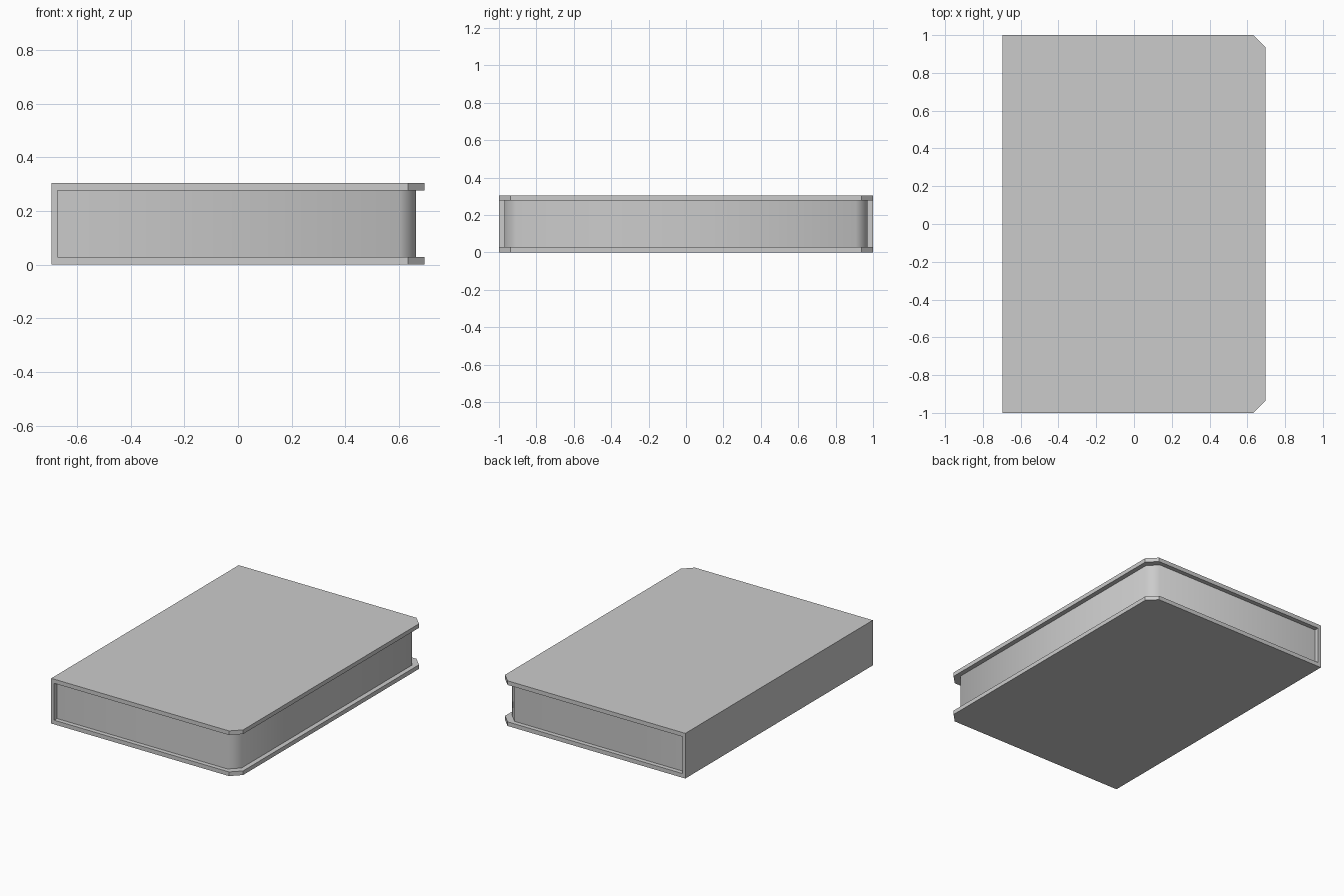
import bpy
import bmesh

cube = bpy.data.objects.get("Cube")
if cube:
    bpy.data.objects.remove(cube, do_unlink=True)

grey = bpy.data.materials.new("plain_grey")
grey.use_nodes = True
colour = (0.6, 0.6, 0.6, 1)
grey.diffuse_color = colour
grey.node_tree.nodes["Principled BSDF"].inputs["Base Color"].default_value = colour

RIGHT, BOARD, SPINE = 0.695, 0.028, 0.022
HEIGHT, HALF_LENGTH, CORNER = 0.305, 1.0, 0.062
PAGE_RIGHT, PAGE_HALF = 0.663, 0.97


def extruded(name, profile, half_length, corner):
    """Extrude an x-z profile along y and cut the upright corners of the fore edge."""
    bm = bmesh.new()
    face = bm.faces.new([bm.verts.new((x, -half_length, z)) for x, z in profile])
    result = bmesh.ops.extrude_face_region(bm, geom=[face])
    moved = [v for v in result["geom"] if isinstance(v, bmesh.types.BMVert)]
    bmesh.ops.translate(bm, verts=moved, vec=(0, 2 * half_length, 0))
    right = max(x for x, z in profile)
    upright = [e for e in bm.edges
               if all(abs(v.co.x - right) < 1e-4 for v in e.verts)
               and abs(e.verts[0].co.z - e.verts[1].co.z) > 1e-4]
    bmesh.ops.bevel(bm, geom=upright, offset=corner, segments=1,
                    affect='EDGES', profile=0.5)
    bmesh.ops.recalc_face_normals(bm, faces=bm.faces)
    mesh = bpy.data.meshes.new(name)
    bm.to_mesh(mesh)
    bm.free()
    mesh.materials.append(grey)
    obj = bpy.data.objects.new(name, mesh)
    bpy.context.collection.objects.link(obj)
    return obj


# Cover: two boards joined by the spine
low, high, inner = BOARD, HEIGHT - BOARD, SPINE - RIGHT
extruded("book_cover",
         [(-RIGHT, 0), (RIGHT, 0), (RIGHT, low), (inner, low),
          (inner, high), (RIGHT, high), (RIGHT, HEIGHT), (-RIGHT, HEIGHT)],
         HALF_LENGTH, CORNER)

# Page block, shaded smoothly round its cut corners
pages = extruded("page_block",
                 [(inner, low), (PAGE_RIGHT, low), (PAGE_RIGHT, high), (inner, high)],
                 PAGE_HALF, CORNER)
for poly in pages.data.polygons:
    poly.use_smooth = True
for edge in pages.data.edges:
    a, b = (pages.data.vertices[i].co for i in edge.vertices)
    edge.use_edge_sharp = abs(a.z - b.z) < 1e-4 or max(a.x, b.x) < inner + 0.01
